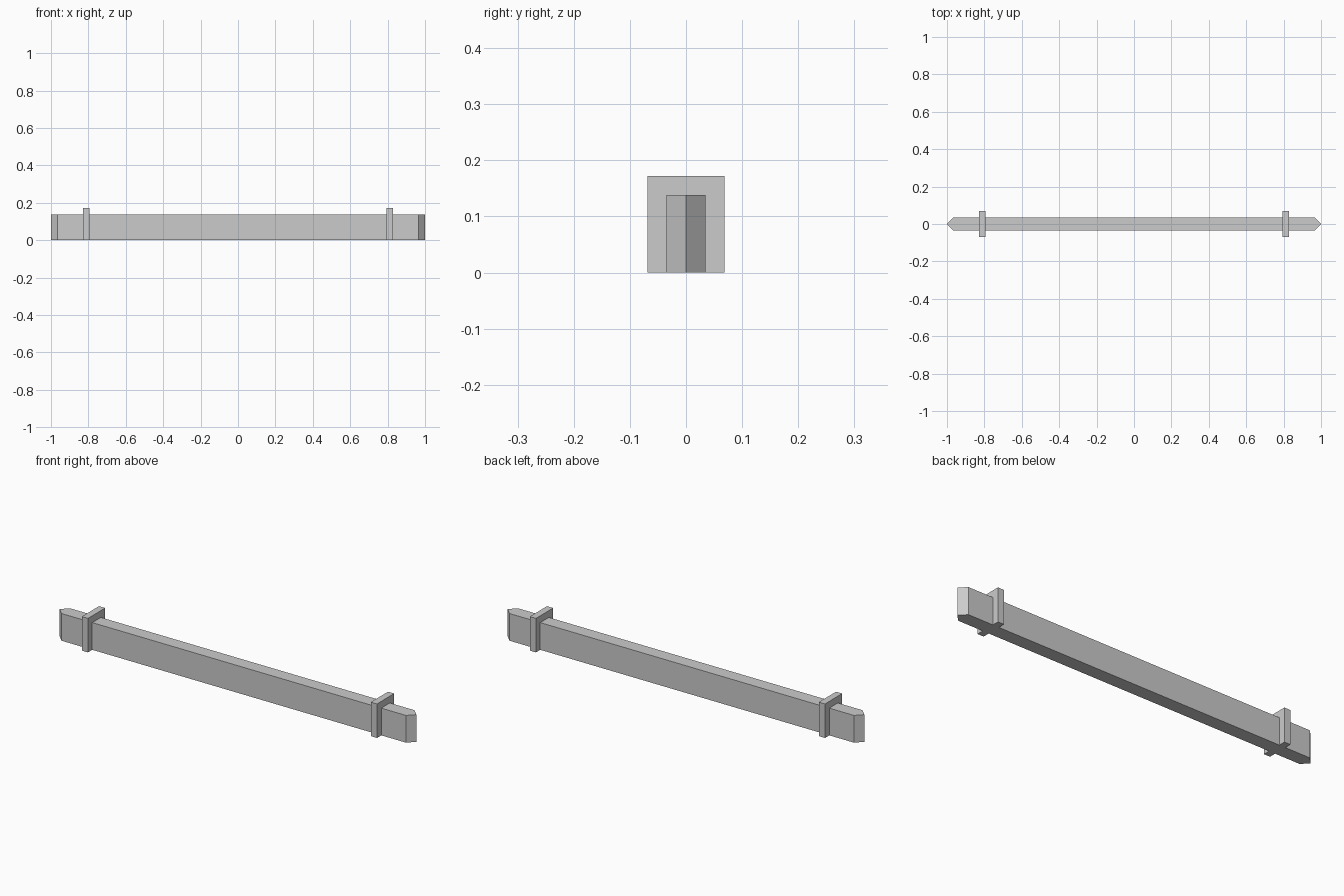
import bpy

cube = bpy.data.objects.get("Cube")
if cube:
    bpy.data.objects.remove(cube, do_unlink=True)

U = 2 / 58  # module: the beam is 58 modules long

grey = bpy.data.materials.new("plain_grey")
grey.use_nodes = True
colour = (0.6, 0.6, 0.6, 1)
grey.diffuse_color = colour
grey.node_tree.nodes["Principled BSDF"].inputs["Base Color"].default_value = colour


def prism(name, outline, height):
    """Extrude a counter-clockwise plan outline (in modules) up from the ground."""
    n = len(outline)
    verts = [(x * U, y * U, z * U) for z in (0, height) for x, y in outline]
    faces = [tuple(reversed(range(n))), tuple(range(n, 2 * n))]
    faces += [(i, (i + 1) % n, (i + 1) % n + n, i + n) for i in range(n)]
    mesh = bpy.data.meshes.new(name)
    mesh.from_pydata(verts, [], faces)
    mesh.materials.append(grey)
    obj = bpy.data.objects.new(name, mesh)
    bpy.context.collection.objects.link(obj)
    return obj


# Long beam with pointed ends
prism("beam", [(-29, 0), (-28, -1), (28, -1), (29, 0), (28, 1), (-28, 1)], 4)

# Crosswise collar near each end
for name, x in (("right_collar", -23.5), ("left_collar", 23.5)):
    a, b = x - 0.5, x + 0.5
    prism(name, [(a, -2), (b, -2), (b, 2), (a, 2)], 5)
